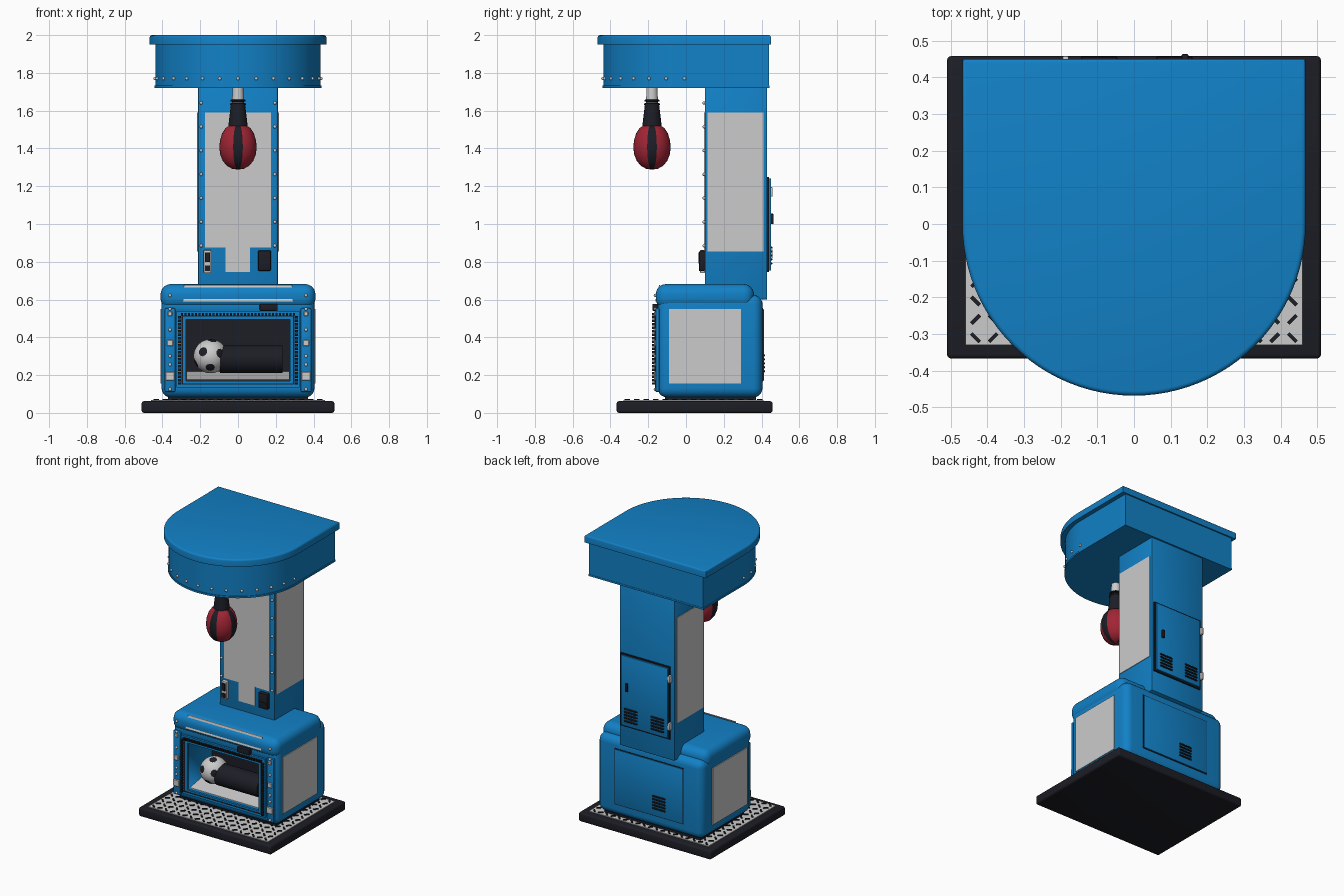
import bpy, bmesh, math
from mathutils import Vector, Matrix

if "Cube" in bpy.data.objects:
    bpy.data.objects.remove(bpy.data.objects["Cube"])

def mat(name, rgb):
    m = bpy.data.materials.new(name)
    m.diffuse_color = (*rgb, 1)
    m.use_nodes = True
    m.node_tree.nodes["Principled BSDF"].inputs["Base Color"].default_value = m.diffuse_color
    return m

BLUE = mat("blue_paint", (0.006, 0.22, 0.57))
DARK = mat("dark_rubber", (0.012, 0.013, 0.019))
RED = mat("red_leather", (0.36, 0.018, 0.035))
WHITE = mat("white", (0.85, 0.85, 0.83))

def finish(name, bm, mats=(), angle=35):
    bmesh.ops.recalc_face_normals(bm, faces=bm.faces)
    me = bpy.data.meshes.new(name)
    bm.to_mesh(me)
    bm.free()
    for m in mats:
        if m:
            me.materials.append(m)
    ob = bpy.data.objects.new(name, me)
    bpy.context.collection.objects.link(ob)
    bpy.ops.object.select_all(action='DESELECT')
    ob.select_set(True)
    bpy.context.view_layer.objects.active = ob
    bpy.ops.object.shade_smooth_by_angle(angle=math.radians(angle))
    return ob

def add_box(bm, x, y, z, rot=0):
    c = Vector((sum(x) / 2, sum(y) / 2, sum(z) / 2))
    s = Matrix.Diagonal((x[1] - x[0], y[1] - y[0], z[1] - z[0], 1))
    bmesh.ops.create_cube(bm, size=1, matrix=Matrix.Translation(c) @ Matrix.Rotation(rot, 4, 'Z') @ s)

def boxes(name, spans, m=None, bevel=0, seg=2):
    bm = bmesh.new()
    for s in spans:
        add_box(bm, *s)
    if bevel:
        bmesh.ops.bevel(bm, geom=bm.edges[:], offset=bevel, segments=seg, profile=0.5, affect='EDGES')
    return finish(name, bm, [m])

def box(name, x, y, z, m=None, bevel=0, seg=2):
    return boxes(name, [(x, y, z)], m, bevel, seg)

def prism(name, pts, vec, m=None, bevel=0):
    """Extrude a closed outline; bevel only the far rim."""
    bm = bmesh.new()
    f = bm.faces.new([bm.verts.new(p) for p in pts])
    new = bmesh.ops.extrude_face_region(bm, geom=[f], use_keep_orig=True)["geom"]
    bmesh.ops.translate(bm, vec=vec, verts=[v for v in new if isinstance(v, bmesh.types.BMVert)])
    if bevel:
        top = [e for e in new if isinstance(e, bmesh.types.BMEdge)]
        bmesh.ops.recalc_face_normals(bm, faces=bm.faces)
        bmesh.ops.bevel(bm, geom=top, offset=bevel, segments=3, profile=0.5, affect='EDGES')
    return finish(name, bm, [m])

def lathe(name, profile, x, y, mats, seg=32, pick=None):
    bm = bmesh.new()
    vs = [bm.verts.new((r, 0, z)) for r, z in profile]
    es = [bm.edges.new(p) for p in zip(vs, vs[1:])]
    bmesh.ops.spin(bm, geom=vs + es, axis=(0, 0, 1), cent=(0, 0, 0), angle=2 * math.pi, steps=seg)
    bmesh.ops.remove_doubles(bm, verts=bm.verts, dist=1e-4)
    if pick:
        for f in bm.faces:
            f.material_index = pick(f.calc_center_median())
    bmesh.ops.translate(bm, vec=(x, y, 0), verts=bm.verts)
    return finish(name, bm, mats)

def bolts(name, pts, r=0.009):
    bm = bmesh.new()
    for p in pts:
        bmesh.ops.create_uvsphere(bm, u_segments=10, v_segments=6, radius=r, matrix=Matrix.Translation(p))
    finish(name, bm)

# Floor platform with tread plate
box("platform", (-.51, .51), (-.367, .458), (0, .062), DARK, .012, 3)
box("tread_plate", (-.46, .46), (-.33, .41), (.055, .067))
bm = bmesh.new()
for i in range(19):
    for j in range(15):
        x, y = -.432 + i * .048, -.31 + j * .05
        add_box(bm, (x - .016, x + .016), (y - .005, y + .005), (.066, .073), math.radians(45 if (i + j) % 2 else -45))
finish("tread_bumps", bm, [DARK])
box("plinth", (-.37, .37), (-.11, .37), (.06, .10), DARK)

# Lower cabinet with a hollow front
body = box("cabinet_body", (-.405, .405), (-.15, .405), (.082, .625), BLUE, .05, 5)
cut = box("cavity_cutter", (-.275, .275), (-.3, .12), (.168, .495))
cut.hide_render = True
mod = body.modifiers.new("cavity", 'BOOLEAN')
mod.object, mod.operation, mod.solver = cut, 'DIFFERENCE', 'EXACT'
bpy.context.view_layer.objects.active = body
bpy.ops.object.modifier_apply(modifier="cavity")
bpy.data.objects.remove(cut)
box("cabinet_top_cushion", (-.41, .41), (-.16, .36), (.55, .682), BLUE, .055, 6)
box("cavity_back", (-.274, .274), (.105, .119), (.17, .494), DARK)
prism("cavity_floor", [(-.272, -.14, .172), (.272, -.14, .172), (.272, .104, .215), (-.272, .104, .215)], (0, 0, .004))

# Window frame, chain trim and side strips
def ring(name, xo, zo, xi, zi, y, m, bevel=0):
    boxes(name, [((-xo, -xi), y, zo), ((xi, xo), y, zo),
                 ((-xi, xi), y, (zo[0], zi[0])), ((-xi, xi), y, (zi[1], zo[1]))], m, bevel)
ring("window_frame", .325, (.135, .54), .275, (.168, .495), (-.165, -.13), BLUE)
ring("window_seal", .298, (.15, .515), .292, (.156, .509), (-.168, -.16), DARK)
chain = []
for i in range(20):
    z = .155 + i * .0185
    chain += [((s * .31 - .007, s * .31 + .007), (-.18, -.16), (z - .006, z + .006)) for s in (-1, 1)]
for i in range(33):
    x = -.296 + i * .0185
    chain.append(((x - .006, x + .006), (-.18, -.16), (.515, .529)))
boxes("chain_trim", chain, DARK)
boxes("side_strips", [((s * .36 - .028, s * .36 + .028), (-.162, -.14), (.11, .555)) for s in (-1, 1)], BLUE, .008)
boxes("strip_brackets", [((s * .36 - w, s * .36 + w), (-.17, -.155), (z - w, z + w))
      for s in (-1, 1) for z, w in ((.195, .023), (.37, .017), (.525, .012))], None, .003, 1)
bolts("cabinet_bolts", [(s * .36, -.162, z) for s in (-1, 1) for z in (.125, .255, .30, .44, .55, .622)])
prism("cushion_sign", [(-.29, -.163, .59), (.29, -.163, .59), (.285, -.142, .678), (-.285, -.142, .678)], (0, .006, 0))
box("display", (.115, .21), (-.178, -.15), (.54, .577), DARK, .005)
boxes("cabinet_side_panels", [((s * .407 - .004, s * .407 + .004), (-.09, .29), (.155, .55)) for s in (-1, 1)])

# Kick ball and roller
bm = bmesh.new()
bmesh.ops.create_icosphere(bm, subdivisions=1, radius=1)
spots = [v.co.normalized() for v in bm.verts]
bm.free()
turn = Matrix.Rotation(.35, 3, 'Z') @ Matrix.Rotation(.3, 3, 'X')
bm = bmesh.new()
bmesh.ops.create_icosphere(bm, subdivisions=5, radius=.09)
for f in bm.faces:
    d = f.calc_center_median().normalized()
    f.material_index = int(max(d.dot(s) for s in spots) > math.cos(.27))
bmesh.ops.rotate(bm, matrix=turn, verts=bm.verts)
bmesh.ops.translate(bm, vec=(-.145, -.055, .30), verts=bm.verts)
finish("ball", bm, [WHITE, DARK])
bm = bmesh.new()
bmesh.ops.create_cone(bm, cap_ends=True, segments=32, radius1=.073, radius2=.073, depth=.33,
    matrix=Matrix.Translation((.07, -.055, .285)) @ Matrix.Rotation(math.pi / 2, 4, 'Y'))
finish("roller", bm, [DARK])

# Column with grey panels
box("column", (-.212, .212), (.10, .43), (.60, 1.74), BLUE, .006)
px = [(-.175, .875), (-.065, .875), (-.065, .745), (.063, .745), (.063, .875), (.175, .875), (.175, 1.59), (-.175, 1.59)]
prism("column_front_panel", [(x, .102, z) for x, z in px], (0, -.006, 0))
boxes("column_side_panels", [((s * .212 - .004, s * .212 + .004), (.115, .41), (.855, 1.59)) for s in (-1, 1)])
bolts("column_bolts", [(s * .195, .096, .885 + i * .126) for s in (-1, 1) for i in range(7)])
box("coin_slot", (-.182, -.142), (.075, .105), (.74, .862), None, .004)
boxes("coin_slot_insets", [((-.175, -.149), (.067, .08), (.80, .85)), ((-.175, -.149), (.07, .08), (.75, .78))], DARK)
box("bill_reader", (.105, .175), (.07, .105), (.752, .86), DARK, .008)
box("bill_mouth", (.118, .162), (.066, .08), (.79, .80), DARK)

# Rear doors, vents, lock and hinges
box("column_door_seal", (-.182, .197), (.42, .44), (.745, 1.25), DARK)
box("column_door", (-.173, .188), (.43, .45), (.754, 1.241), BLUE, .003)
box("door_lock", (.13, .148), (.44, .463), (1.0, 1.055), DARK, .003)
boxes("door_hinges", [((-.195, -.178), (.43, .458), (z - .025, z + .025)) for z in (.84, 1.17)], None, .004)
box("cabinet_door_seal", (-.265, .265), (.39, .408), (.165, .555), DARK)
box("cabinet_door", (-.26, .26), (.39, .412), (.17, .55), BLUE, .003)
def vent(name, x0, y, z0):
    boxes(name, [((x0, x0 + .10), (y - .006, y + .006), (z0 + i * .021, z0 + .011 + i * .021)) for i in range(5)], DARK, .003, 1)
vent("column_vent_left", .06, .451, .785)
vent("column_vent_right", -.145, .451, .785)
vent("cabinet_vent", -.13, .413, .215)

# D-shaped canopy
def canopy(name, r, back, z0, h, m, bevel=0):
    arc = [(r * math.cos(a), r * math.sin(a), z0) for a in (math.pi * (1 + i / 48) for i in range(49))]
    prism(name, [(-r, back, z0)] + arc + [(r, back, z0)], (0, 0, h), m, bevel)
canopy("canopy_rim", .443, .442, 1.72, .012, BLUE)
canopy("canopy_drum", .438, .44, 1.725, .235, BLUE)
canopy("canopy_lid", .468, .45, 1.95, .05, BLUE, .012)
bolts("canopy_bolts", [(.44 * math.sin(a), -.44 * math.cos(a), 1.77) for a in (math.radians(12.7 * i) for i in range(-7, 8))])

# Punching bag
def stripe(c):
    a = math.atan2(c.y, c.x) % (math.pi / 2)
    return int(min(a, math.pi / 2 - a) < math.radians(15))
bag = [(.001, 1.288), (.03, 1.292), (.058, 1.307), (.08, 1.333), (.094, 1.368), (.099, 1.405),
       (.095, 1.445), (.083, 1.482), (.065, 1.508), (.045, 1.522)]
lathe("punching_bag", bag, 0, -.18, [RED, DARK], 48, stripe)
lathe("bag_collar", [(.001, 1.5), (.052, 1.5), (.05, 1.53), (.038, 1.63), (.001, 1.632)], 0, -.18, [DARK])
lathe("bag_rings", [(.03, 1.628), (.042, 1.63), (.042, 1.638), (.032, 1.641), (.032, 1.648), (.04, 1.65), (.04, 1.657), (.028, 1.66)], 0, -.18, [DARK])
lathe("bag_stem", [(.001, 1.62), (.033, 1.62), (.028, 1.73), (.001, 1.73)], 0, -.18, [])
